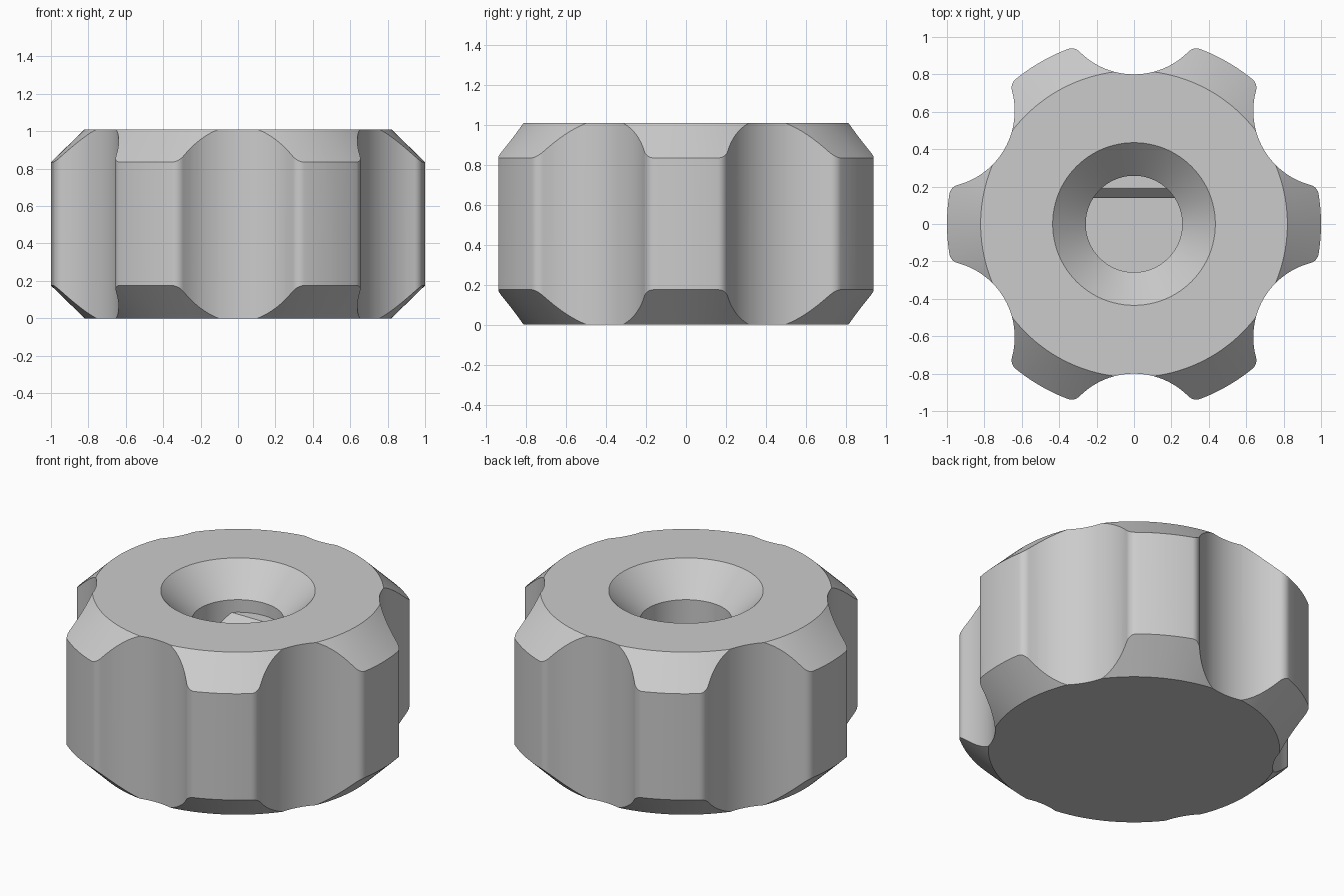
import bpy, bmesh
from math import cos, sin, pi, radians, atan2, acos
from mathutils import Vector

if "Cube" in bpy.data.objects:
    bpy.data.objects.remove(bpy.data.objects["Cube"], do_unlink=True)

HEIGHT, CHAMFER_Z, CHAMFER_R = 1.01, 0.175, 0.82
SCALLOP_R, SCALLOP_DIST, FILLET_R = 0.41, 1.21, 0.06
BORE_R, SINK_R, FLOOR = 0.258, 0.435, 0.17

grey = bpy.data.materials.new("plain grey")
grey.use_nodes = True
grey.diffuse_color = (0.6, 0.6, 0.6, 1)
grey.node_tree.nodes["Principled BSDF"].inputs["Base Color"].default_value = (0.6, 0.6, 0.6, 1)


def finish(name, bm):
    bmesh.ops.recalc_face_normals(bm, faces=bm.faces)
    mesh = bpy.data.meshes.new(name)
    bm.to_mesh(mesh)
    bm.free()
    mesh.materials.append(grey)
    obj = bpy.data.objects.new(name, mesh)
    bpy.context.collection.objects.link(obj)
    return obj


def prism(name, points, offset):
    """Closed outline extruded along an offset."""
    bm = bmesh.new()
    face = bm.faces.new([bm.verts.new(p) for p in points])
    top = bmesh.ops.extrude_face_region(bm, geom=[face])["geom"]
    bmesh.ops.translate(bm, vec=offset, verts=[v for v in top if isinstance(v, bmesh.types.BMVert)])
    return finish(name, bm)


def lathe(name, profile, sides):
    """Solid of stacked rings with flat ends, from (radius, z) pairs."""
    bm = bmesh.new()
    rings = [[bm.verts.new((r * cos(2 * pi * i / sides), r * sin(2 * pi * i / sides), z))
              for i in range(sides)] for r, z in profile]
    for low, high in zip(rings, rings[1:]):
        for i in range(sides):
            j = (i + 1) % sides
            bm.faces.new((low[i], low[j], high[j], high[i]))
    bm.faces.new(rings[0])
    bm.faces.new(rings[-1])
    return finish(name, bm)


def combine(obj, tool, operation):
    mod = obj.modifiers.new(operation, "BOOLEAN")
    mod.object, mod.operation, mod.solver = tool, operation, "EXACT"
    bpy.context.view_layer.objects.active = obj
    bpy.ops.object.modifier_apply(modifier=mod.name)
    bpy.data.objects.remove(tool, do_unlink=True)


def polar(r, a):
    return Vector((r * cos(a), r * sin(a), 0))


def arc(centre, r, start, end, n):
    return [centre + polar(r, start + (end - start) * i / n) for i in range(n)]


# Outline of one lobe and the scallop after it
fillet_dist = 1 - FILLET_R
gap = acos((SCALLOP_DIST**2 + fillet_dist**2 - (SCALLOP_R + FILLET_R)**2)
           / (2 * SCALLOP_DIST * fillet_dist))
half = pi / 6 - gap
fillet, scallop = polar(fillet_dist, half), polar(SCALLOP_DIST, pi / 6)
toward = scallop - fillet
turn = atan2(toward.y, toward.x)
outline = []
for k in range(6):
    a = k * pi / 3
    outline += arc(polar(fillet_dist, a - half), FILLET_R, a - turn, a - half, 8)
    outline += arc(Vector(), 1, a - half, a + half, 10)
    outline += arc(polar(fillet_dist, a + half), FILLET_R, a + half, a + turn, 8)
    outline += arc(polar(SCALLOP_DIST, a + pi / 6), SCALLOP_R,
                   a + turn + pi, a + pi / 3 - turn + pi, 24)

# Lobed knob with both rims chamfered
knob = prism("knob_body", [p - Vector((0, 0, 0.1)) for p in outline], (0, 0, HEIGHT + 0.2))
slope = CHAMFER_Z / (1 - CHAMFER_R)
wide = 1.05
rise = (wide - CHAMFER_R) * slope
combine(knob, lathe("rim_cutter", [(CHAMFER_R, 0), (wide, rise), (wide, HEIGHT - rise),
                                   (CHAMFER_R, HEIGHT)], 180), "INTERSECT")

# Blind bore with a countersunk mouth
sink_z = HEIGHT - (SINK_R - BORE_R)
combine(knob, lathe("bore_cutter", [(BORE_R, FLOOR), (BORE_R, sink_z),
                                    (SINK_R + 0.05, HEIGHT + 0.05)], 96), "DIFFERENCE")

# Flat side of the shaft bore, with a sloped lead-in
flat = [(0.14, FLOOR - 0.05), (0.14, 0.70), (0.19, 0.755), (0.3, 0.755), (0.3, FLOOR - 0.05)]
combine(knob, prism("bore_flat", [(-0.24, y, z) for y, z in flat], (0.48, 0, 0)), "UNION")

bpy.ops.object.select_all(action="DESELECT")
knob.select_set(True)
bpy.context.view_layer.objects.active = knob
bpy.ops.object.shade_smooth_by_angle(angle=radians(25))
